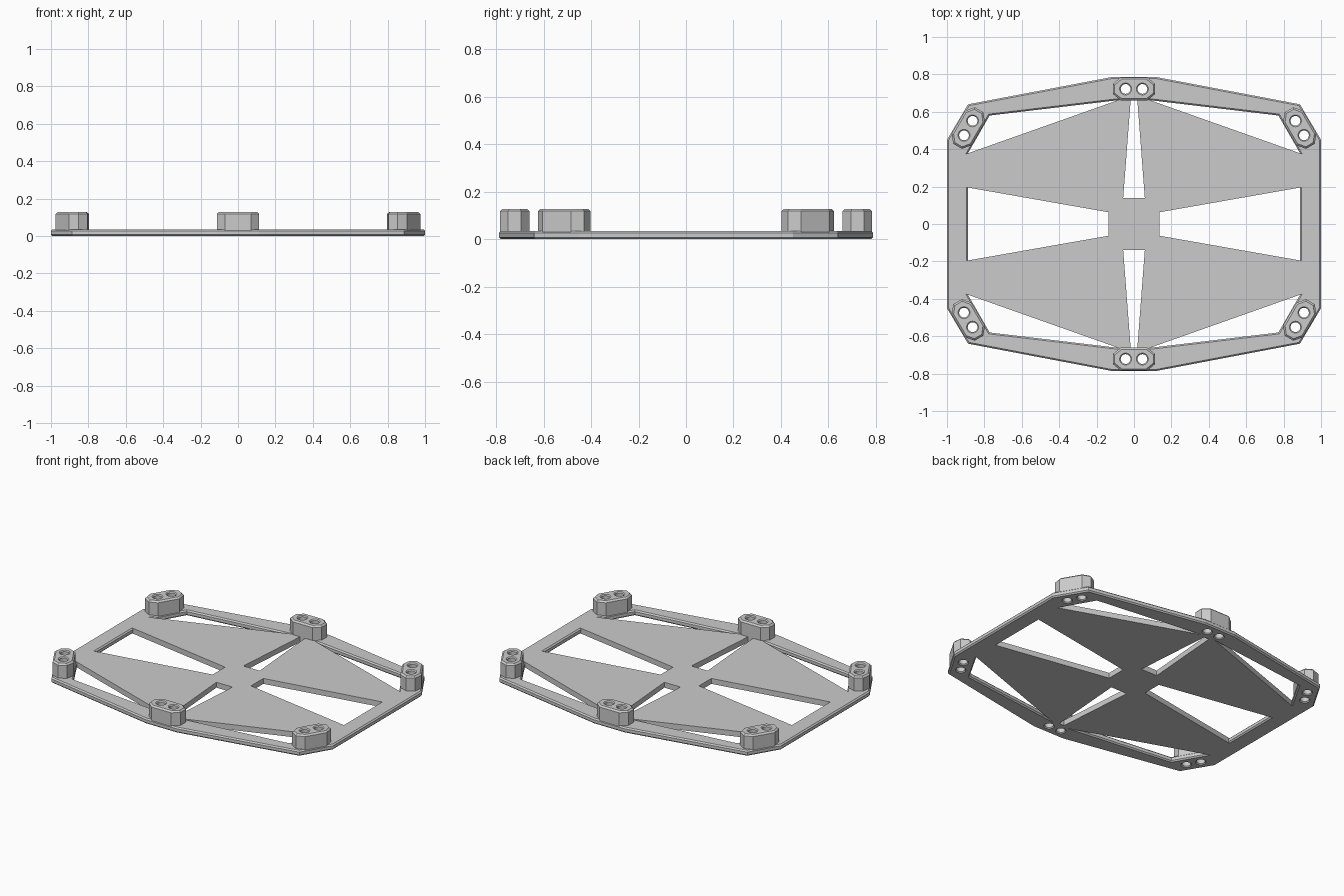
import bpy, bmesh, math
from mathutils import Vector, Matrix

cube = bpy.data.objects.get("Cube")
if cube:
    bpy.data.objects.remove(cube, do_unlink=True)

GREY = (0.6, 0.6, 0.6, 1.0)
mat = bpy.data.materials.new("light grey")
mat.use_nodes = True
mat.diffuse_color = GREY
mat.node_tree.nodes["Principled BSDF"].inputs["Base Color"].default_value = GREY

PLATE_TOP, BOSS_TOP = 0.035, 0.128
RIM = 0.008           # chamfer of plate rim and holes
QUADS = [(1, 1), (-1, 1), (-1, -1), (1, -1)]


def offset(points, amounts):
    """Move each edge of a loop to its left by its own amount."""
    pts = [Vector(p) for p in points]
    result = []
    for i, p in enumerate(pts):
        before = (p - pts[i - 1]).normalized()
        after = (pts[(i + 1) % len(pts)] - p).normalized()
        n1, n2 = Vector((-before.y, before.x)), Vector((-after.y, after.x))
        a, b = amounts[i - 1], amounts[i]
        det = n1.x * n2.y - n1.y * n2.x
        result.append(p + Vector((a * n2.y - b * n1.y, b * n1.x - a * n2.x)) / det)
    return result


def prism(name, loops, z0, z1, chamfer_low, chamfer_high):
    """Solid from an outline and its holes; each loop is (points, amounts)."""
    bm = bmesh.new()
    caps = [[], []]
    for points, amounts in loops:
        cut = max(amounts)
        inner = offset(points, amounts)
        levels = [(points, z0), (points, z1)]
        if cut and chamfer_low:
            levels = [(inner, z0), (points, z0 + cut)] + levels[1:]
        if cut and chamfer_high:
            levels = levels[:-1] + [(points, z1 - cut), (inner, z1)]
        rings = [[bm.verts.new((p[0], p[1], z)) for p in ring] for ring, z in levels]
        n = len(points)
        for low, high in zip(rings, rings[1:]):
            for i in range(n):
                j = (i + 1) % n
                bm.faces.new((low[i], low[j], high[j], high[i]))
        for cap, ring in zip(caps, (rings[0], rings[-1])):
            cap += [bm.edges.get((ring[i], ring[(i + 1) % n])) for i in range(n)]
    for cap, normal in zip(caps, ((0, 0, -1), (0, 0, 1))):
        bmesh.ops.triangle_fill(bm, use_beauty=True, edges=cap, normal=normal)
    bmesh.ops.recalc_face_normals(bm, faces=bm.faces)
    mesh = bpy.data.meshes.new(name)
    bm.to_mesh(mesh)
    bm.free()
    mesh.materials.append(mat)
    obj = bpy.data.objects.new(name, mesh)
    bpy.context.collection.objects.link(obj)
    return obj


def mirrored(points, amounts, sx, sy):
    """Mirror a loop, keeping its winding."""
    pts = [(x * sx, y * sy) for x, y in points]
    if sx * sy < 0:
        pts.reverse()
        amounts = amounts[-2::-1] + amounts[-1:]
    return pts, amounts


def screw_hole(x, y, radius=0.026, sides=24):
    steps = [-math.tau * i / sides for i in range(sides)]
    pts = [(x + radius * math.cos(a), y + radius * math.sin(a)) for a in steps]
    return pts, [0.006] * sides


# Boss positions: name, centre and angle
bosses = [("back_boss", (0, 0.722), 0), ("front_boss", (0, -0.722), 0)]
for sx, sy in QUADS:
    name = ("back_" if sy > 0 else "front_") + ("left" if sx > 0 else "right") + "_boss"
    bosses.append((name, (0.886 * sx, 0.513 * sy), math.radians(120.5) * sx * sy))


def boss_holes(centre, angle):
    dx, dy = 0.045 * math.cos(angle), 0.045 * math.sin(angle)
    return [screw_hole(centre[0] + s * dx, centre[1] + s * dy) for s in (1, -1)]


# Base plate: outline, side windows, centre slots, corner windows, screw holes
outline = []
for sx, sy in QUADS:
    corner = [(1.0, 0.45), (0.887, 0.64), (0.112, 0.787)]
    outline += mirrored(corner, [0] * 3, sx, sy)[0]
loops = [(outline, [RIM] * len(outline))]
side_window = [(0.888, 0.195), (0.888, -0.195), (0.137, -0.063), (0.137, 0.063)]
slot = [(-0.058, 0.138), (-0.018, 0.66), (0.018, 0.66), (0.058, 0.138)]
corner_window = [(0.888, 0.378), (0.085, 0.662), (0.772, 0.58)]
for s in (1, -1):
    loops.append(mirrored(side_window, [RIM, 0, 0, 0], s, 1))
    loops.append(mirrored(slot, [0, 0, 0, 0], 1, s))
for sx, sy in QUADS:
    loops.append(mirrored(corner_window, [0, RIM, RIM], sx, sy))
for _, centre, angle in bosses:
    loops += boss_holes(centre, angle)
prism("base_plate", loops, 0, PLATE_TOP, True, True)

# Eight-sided bosses with two countersunk screw holes each
octagon = []
for sx, sy in QUADS:
    octagon += mirrored([(0.113, 0.027), (0.07, 0.062)], [0, 0], sx, sy)[0]
for name, centre, angle in bosses:
    turn = Matrix.Rotation(angle, 2)
    shape = [turn @ Vector(p) + Vector(centre) for p in octagon]
    boss = prism(name, [(shape, [0.01] * 8)] + boss_holes(centre, angle),
                 0.02, BOSS_TOP, False, True)
    bpy.ops.object.select_all(action='DESELECT')
    boss.select_set(True)
    bpy.context.view_layer.objects.active = boss
    bpy.ops.object.shade_smooth_by_angle(angle=math.radians(25))
